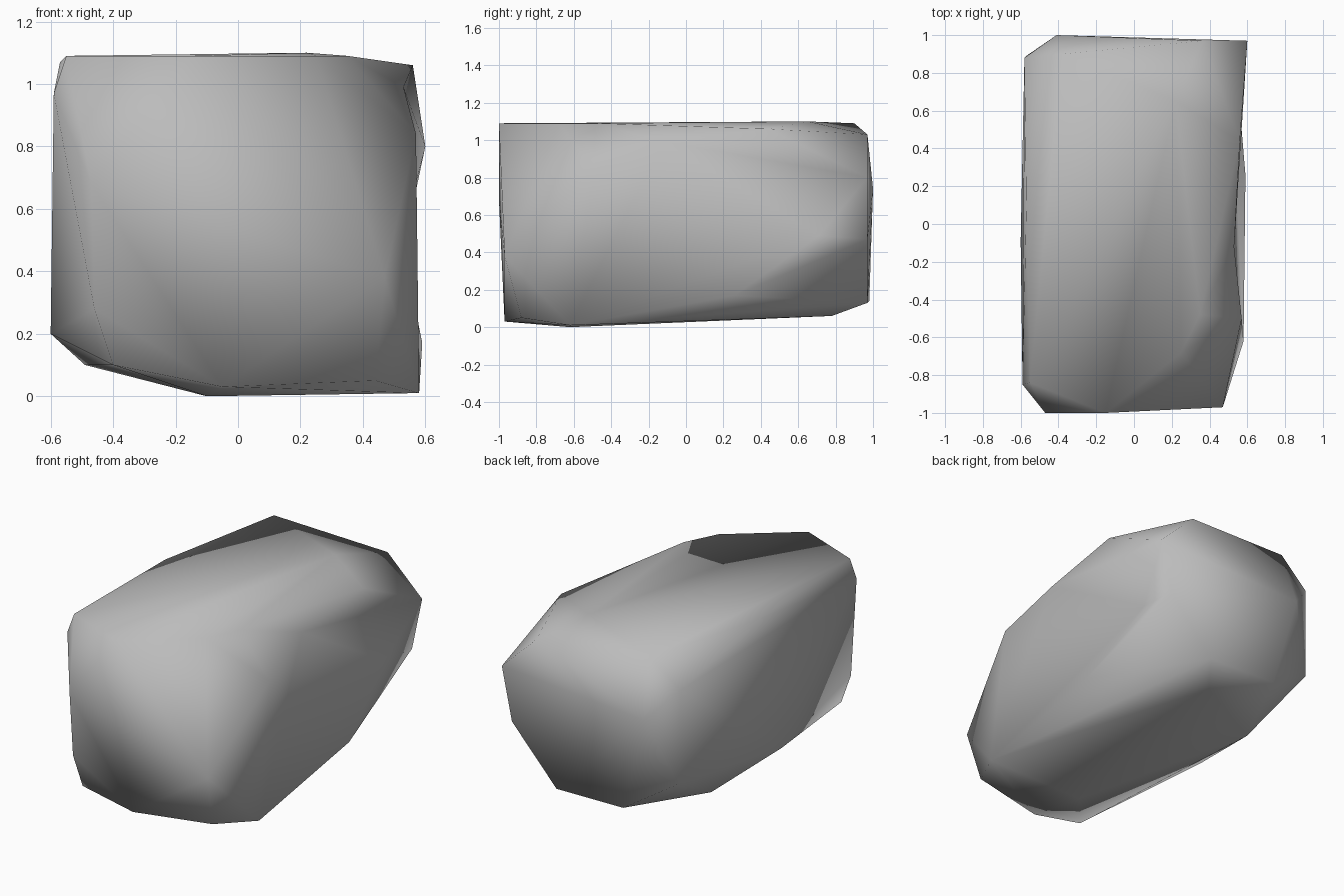
import bpy
import bmesh
from mathutils import Vector

# Remove the default cube
default_cube = bpy.data.objects.get("Cube")
if default_cube:
    bpy.data.objects.remove(default_cube, do_unlink=True)

# Corners of the boulder, grouped by region
front_corners = [
    (-.46, -.98, .28), (-.40, -.97, .10), (-.05, -.97, .03), (.44, -.88, .05),
    (.47, -.97, .38), (-.47, -1, .68), (-.15, -1, 1.09),
]
right_corners = [
    (.58, -.62, .01), (.57, -.5, .84), (.59, .26, .17), (.56, .44, 1.06),
    (.60, .97, .80), (.53, .97, .47), (.60, .52, .50),
]
left_corners = [
    (-.59, -.85, .97), (-.55, -.84, 1.09), (-.57, .09, 1.07),
    (-.60, -.09, .20), (-.58, .88, .93), (-.57, .89, .34),
]
top_corners = [
    (.25, -.68, 1.09), (.35, -.48, 1.09), (.22, .65, 1.10),
    (-.38, .90, 1.09), (.36, .97, 1.03),
]
bottom_corners = [(-.10, -.62, 0), (-.49, .45, .10), (.08, .78, .06)]
back_corners = [(-.41, 1, .74), (-.25, .98, .14), (.22, .97, .13)]

# Hollows: each point is hulled outside, then pressed inwards
hollows = {
    "shoulder": (Vector((.59, -.12, .98)), Vector((.53, -.12, .99))),
    "haunch": (Vector((.615, .71, .48)), Vector((.52, .71, .49))),
}

# Wrap the corners in a faceted skin
bm = bmesh.new()
for group in (front_corners, right_corners, left_corners,
              top_corners, bottom_corners, back_corners):
    for corner in group:
        bm.verts.new(corner)
pressed = [(bm.verts.new(outer), inner) for outer, inner in hollows.values()]
bmesh.ops.convex_hull(bm, input=list(bm.verts), use_existing_faces=False)
for vert, inner in pressed:
    vert.co = inner
loose = [v for v in bm.verts if not v.link_faces]
bmesh.ops.delete(bm, geom=loose, context='VERTS')
bmesh.ops.recalc_face_normals(bm, faces=list(bm.faces))
for face in bm.faces:
    face.smooth = True

# Boulder object
mesh = bpy.data.meshes.new("boulder")
bm.to_mesh(mesh)
bm.free()
boulder = bpy.data.objects.new("boulder", mesh)
bpy.context.scene.collection.objects.link(boulder)

# Plain grey stone
stone = bpy.data.materials.new("grey stone")
stone.use_nodes = True
stone_colour = (.5, .5, .5, 1)
stone.diffuse_color = stone_colour
stone.node_tree.nodes["Principled BSDF"].inputs["Base Color"].default_value = stone_colour
mesh.materials.append(stone)
